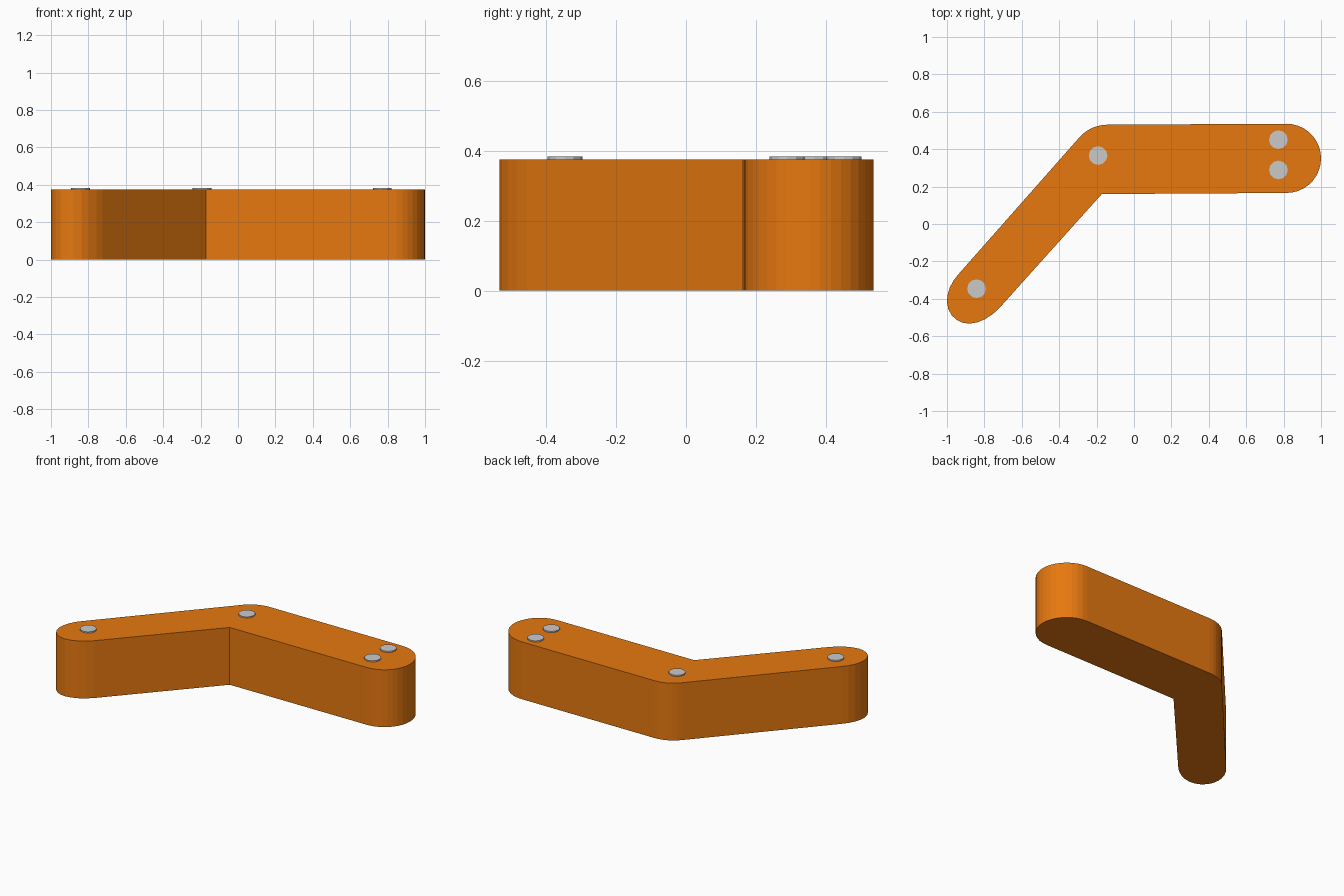
import bpy, bmesh, math
from mathutils import Vector

if "Cube" in bpy.data.objects:
    bpy.data.objects.remove(bpy.data.objects["Cube"])

HEIGHT = 0.375


def material(name, color):
    m = bpy.data.materials.new(name)
    m.diffuse_color = (*color, 1)
    m.use_nodes = True
    m.node_tree.nodes["Principled BSDF"].inputs["Base Color"].default_value = m.diffuse_color
    return m


orange = material("orange", (0.8, 0.19, 0.005))
grey = material("light grey", (0.59, 0.59, 0.59))


def prism(name, outline, z0, z1, mat):
    """Extrude a flat outline from z0 up to z1."""
    bm = bmesh.new()
    face = bm.faces.new([bm.verts.new((x, y, z0)) for x, y in outline])
    ret = bmesh.ops.extrude_face_region(bm, geom=[face], use_keep_orig=True)
    top = [v for v in ret["geom"] if isinstance(v, bmesh.types.BMVert)]
    bmesh.ops.translate(bm, verts=top, vec=(0, 0, z1 - z0))
    bmesh.ops.recalc_face_normals(bm, faces=bm.faces)
    me = bpy.data.meshes.new(name)
    bm.to_mesh(me)
    bm.free()
    me.materials.append(mat)
    ob = bpy.data.objects.new(name, me)
    bpy.context.collection.objects.link(ob)
    return ob


def arc(cx, cy, r, a0, a1, n):
    angles = [math.radians(a0 + (a1 - a0) * i / n) for i in range(n + 1)]
    return [(cx + r * math.cos(a), cy + r * math.sin(a)) for a in angles]


# bent body: round right end, rounded outer elbow, skewed oval left end
outline = arc(0.815, 0.351, 0.185, -90, 90, 18)
outline += arc(-0.142, 0.331, 0.2, 90, 138, 6)
outline += [(-0.94, -0.27), (-0.965, -0.302), (-0.985, -0.34), (-0.997, -0.38),
            (-1.0, -0.415), (-0.993, -0.455), (-0.975, -0.488),
            (-0.948, -0.513), (-0.915, -0.528), (-0.88, -0.533),
            (-0.838, -0.526), (-0.797, -0.509), (-0.757, -0.483),
            (-0.725, -0.455)]
outline += [(-0.172, 0.16)]
prism("bent_body", outline, 0, HEIGHT, orange)

# thin pin caps on the top face
for i, (x, y) in enumerate([(-0.842, -0.346), (-0.192, 0.366),
                            (0.772, 0.451), (0.772, 0.289)]):
    prism(f"pin_cap_{i + 1}", arc(x, y, 0.05, 0, 330, 11),
          HEIGHT - 0.003, HEIGHT + 0.008, grey)
